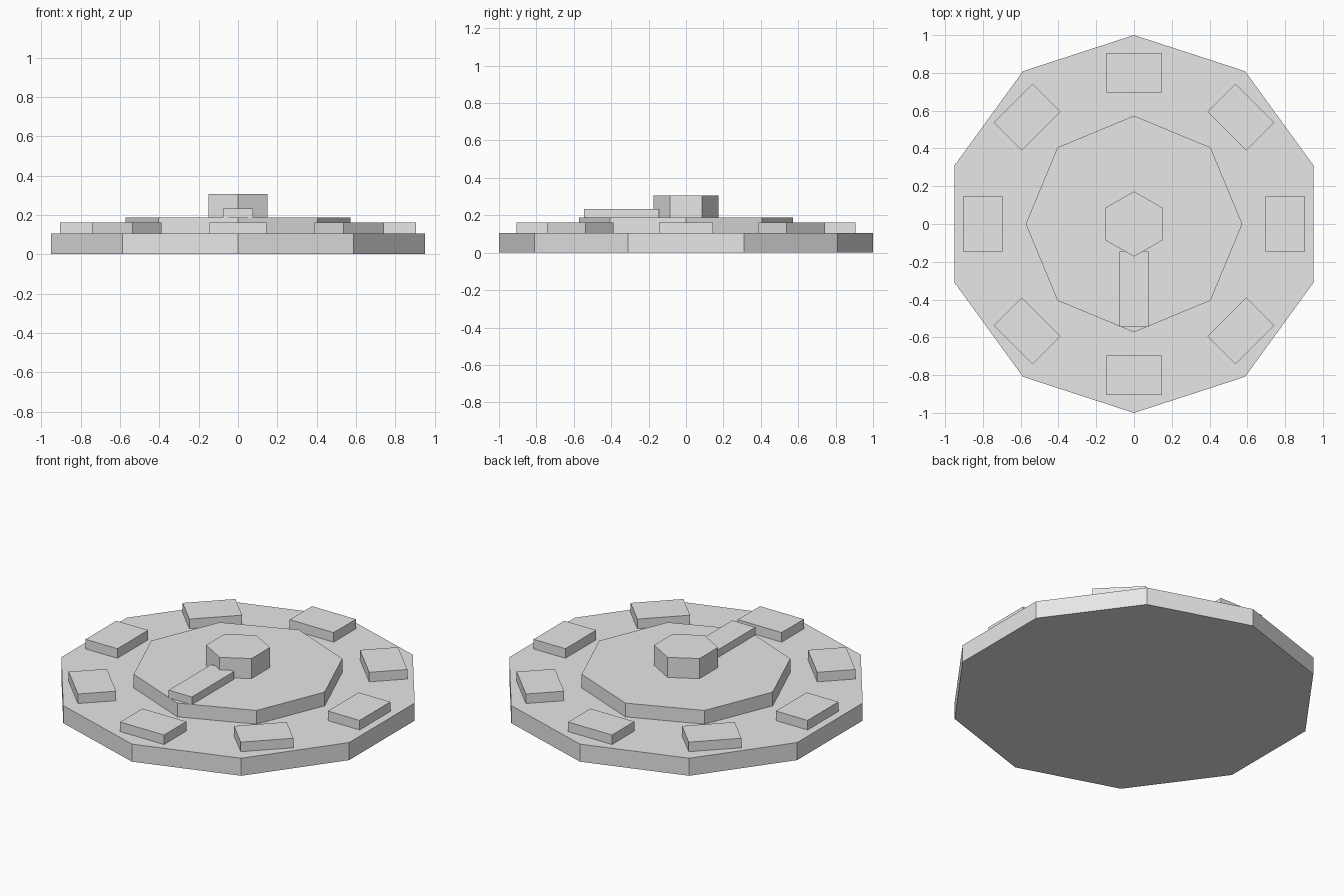
import bpy
from math import pi, sin, cos

cube = bpy.data.objects.get("Cube")
if cube:
    bpy.data.objects.remove(cube, do_unlink=True)

# Single plain grey
grey = bpy.data.materials.new("light grey")
grey.use_nodes = True
colour = (0.8, 0.8, 0.8, 1)
grey.diffuse_color = colour
grey.node_tree.nodes["Principled BSDF"].inputs["Base Color"].default_value = colour

BASE_TOP, DISC_TOP = 0.105, 0.187


def finish(name):
    obj = bpy.context.object
    obj.name = name
    obj.data.materials.append(grey)
    return obj


def prism(name, sides, radius, bottom, top):
    """Upright flat-sided prism with a corner on +y."""
    bpy.ops.mesh.primitive_cylinder_add(
        vertices=sides, radius=radius, depth=top - bottom,
        location=(0, 0, (bottom + top) / 2))
    return finish(name)


def block(name, x, y, bottom, size, turn=0):
    bpy.ops.mesh.primitive_cube_add(
        size=1, location=(x, y, bottom + size[2] / 2), rotation=(0, 0, turn))
    bpy.context.object.scale = size
    return finish(name)


# Stacked base, raised disc and central hub
prism("base", 10, 1.0, 0, BASE_TOP)
prism("raised_disc", 8, 0.573, BASE_TOP, DISC_TOP)
prism("hub", 6, 0.173, DISC_TOP, 0.307)

# Pointer reaching from the hub to the front
block("pointer", 0, -0.345, DISC_TOP, (0.153, 0.4, 0.046))

# Ring of eight pads
for i in range(8):
    a = i * pi / 4
    block(f"pad_{i + 1}", 0.8 * cos(a), 0.8 * sin(a), BASE_TOP,
          (0.21, 0.29, 0.057), a)
